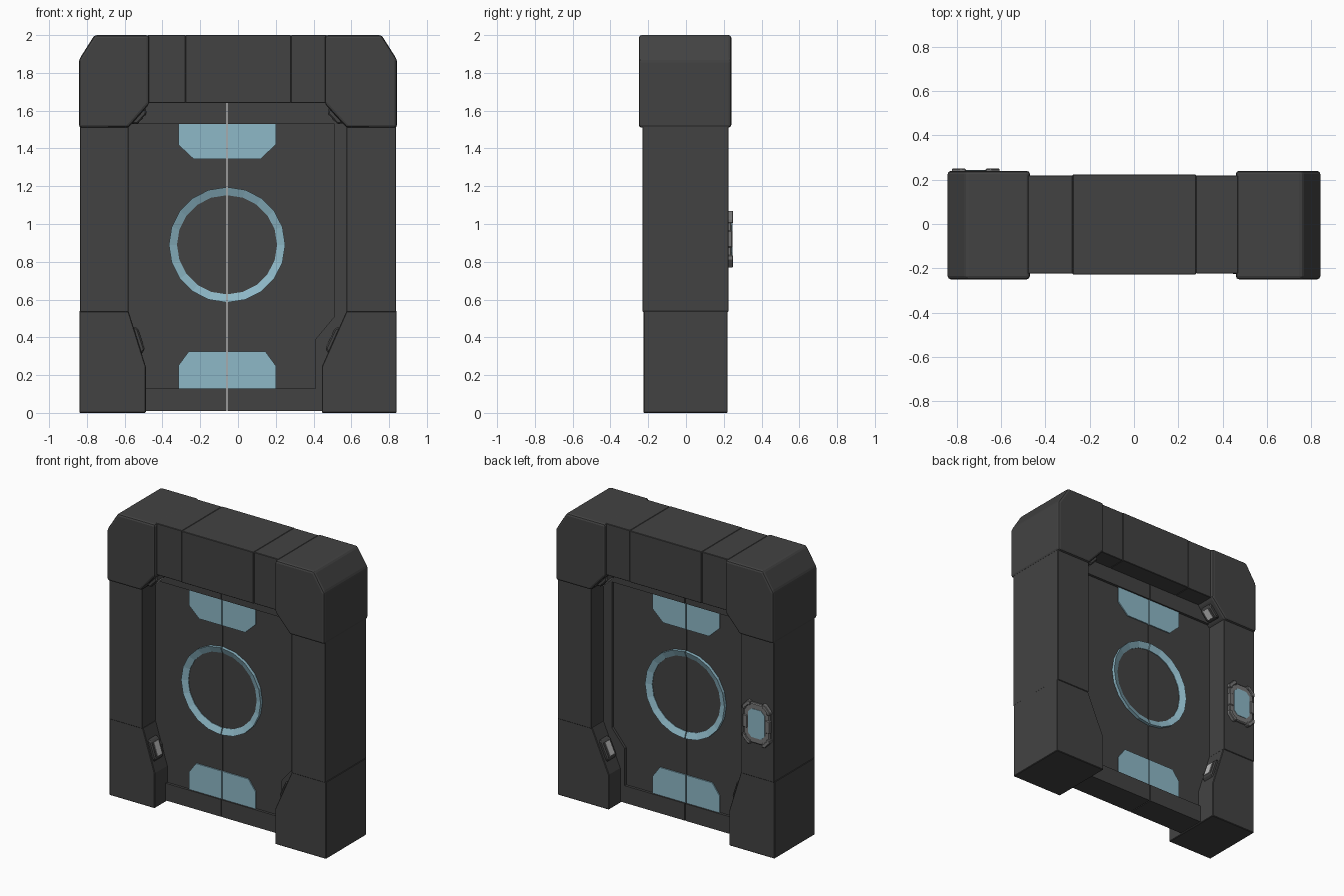
import bpy, bmesh, math

if "Cube" in bpy.data.objects:
    bpy.data.objects.remove(bpy.data.objects["Cube"])

C = -0.058      # centre line of the sliding door
GAP = 0.003     # half the slit between the leaves
DOOR_F, DOOR_B = -0.085, 0.075


def material(name, rgb):
    m = bpy.data.materials.new(name)
    m.diffuse_color = (*rgb, 1)
    m.use_nodes = True
    m.node_tree.nodes["Principled BSDF"].inputs["Base Color"].default_value = m.diffuse_color
    return m


DARK = material("dark_metal", (0.055, 0.055, 0.055))
BLUE = material("pale_blue", (0.27, 0.48, 0.57))
GREY = material("mid_grey", (0.18, 0.18, 0.18))
LIGHT = material("lamp_grey", (0.5, 0.5, 0.5))


def finish(name, bm, mat, bevel=0.0, segments=2):
    bmesh.ops.recalc_face_normals(bm, faces=bm.faces)
    me = bpy.data.meshes.new(name)
    bm.to_mesh(me)
    bm.free()
    ob = bpy.data.objects.new(name, me)
    bpy.context.collection.objects.link(ob)
    me.materials.append(mat)
    if bevel:
        b = ob.modifiers.new("edge_bevel", 'BEVEL')
        b.width, b.segments = bevel, segments
        b.limit_method = 'ANGLE'
        b.angle_limit = math.radians(25)
    return ob


def prism(name, pts, y0, y1, mat=DARK, bevel=0.0, segments=2):
    """Extrude an x-z outline from y0 to y1."""
    bm = bmesh.new()
    a = [bm.verts.new((x, y0, z)) for x, z in pts]
    b = [bm.verts.new((x, y1, z)) for x, z in pts]
    bm.faces.new(a)
    bm.faces.new(b[::-1])
    n = len(pts)
    for i in range(n):
        j = (i + 1) % n
        bm.faces.new((a[i], b[i], b[j], a[j]))
    return finish(name, bm, mat, bevel, segments)


def rect(x0, x1, z0, z1):
    return [(x0, z0), (x1, z0), (x1, z1), (x0, z1)]


def octagon(cx, cz, w, h, c):
    w, h = w / 2, h / 2
    return [(cx + x, cz + z) for x, z in (
        (-w, -h + c), (-w + c, -h), (w - c, -h), (w, -h + c),
        (w, h - c), (w - c, h), (-w + c, h), (-w, h - c))]


def lamp(name, p, q, s, half):
    """Raised lamp housings on a sloped face p-q, near the front and the back."""
    dx, dz = q[0] - p[0], q[1] - p[1]
    L = math.hypot(dx, dz)
    u, n = (dx / L, dz / L), (dz / L, -dx / L)
    if n[0] * s > 0:
        n = (-n[0], -n[1])
    mx, mz = (p[0] + q[0]) / 2, (p[1] + q[1]) / 2

    def outline(h, base, top, slope):
        return [(mx + u[0] * a + n[0] * b, mz + u[1] * a + n[1] * b) for a, b in
                ((-h, base), (-h + slope, top), (h - slope, top), (h, base))]
    for y, end in ((-0.16, "front"), (0.15, "back")):
        prism(f"{name}_{end}_housing", outline(half, -0.01, 0.024, 0.022),
              y - 0.048, y + 0.048, DARK, 0.008, 1)
        prism(f"{name}_{end}_lens", outline(half * 0.6, 0, 0.027, 0.003),
              y - 0.024, y + 0.024, LIGHT)


# Frame: corner blocks, columns and feet on each side
for s, side, top_in, col_in, foot_in in ((-1, "left", 0.47, 0.58, 0.488),
                                         (1, "right", 0.46, 0.575, 0.444)):
    def pts(p):
        return [(s * x, z) for x, z in p]
    prism(f"{side}_corner_block", pts([(0.842, 1.51), (0.842, 1.87), (0.76, 2), (top_in, 2),
                                       (top_in, 1.635), (col_in, 1.51)]),
          -0.25, 0.24, DARK, 0.015)
    prism(f"{side}_column", pts(rect(col_in, 0.837, 0.535, 1.53)), -0.23, 0.225, DARK, 0.003, 1)
    prism(f"{side}_foot", pts([(0.84, 0), (0.84, 0.54), (col_in, 0.54), (foot_in, 0.245),
                               (foot_in, 0)]), -0.225, 0.22, DARK, 0.004, 1)
    lamp(f"{side}_upper_lamp", *pts([(top_in, 1.635), (col_in, 1.51)]), s, 0.06)
    lamp(f"{side}_lower_lamp", *pts([(col_in, 0.525), (foot_in, 0.245)]), s, 0.082)

# Header beam in three sections
for name, x0, x1, d in (("header_left", -0.48, -0.277, 0), ("header_centre", -0.277, 0.28, 0.004),
                        ("header_right", 0.28, 0.47, 0)):
    prism(name, rect(x0, x1, 1.64, 2), -0.224 - d, 0.22 + d, DARK, 0.003, 1)

# Door leaves, described for the right side and mirrored about the slit
for s, side in ((-1, "left"), (1, "right")):
    def leaf(p):
        return [(C + s * (GAP + x), z) for x, z in p]
    prism(f"{side}_door_panel", leaf(rect(0, 0.65, 0.01, 1.66)), DOOR_F, DOOR_B)
    prism(f"{side}_door_border", leaf([(0, 1.66), (0.65, 1.66), (0.65, 0.01), (0, 0.01),
                                       (0, 0.13), (0.465, 0.13), (0.465, 0.39), (0.565, 0.51),
                                       (0.565, 1.53), (0, 1.53)]),
          DOOR_F - 0.018, DOOR_B + 0.018)
    prism(f"{side}_upper_blue_plate", leaf([(0, 1.53), (0.255, 1.53), (0.255, 1.42),
                                            (0.175, 1.345), (0, 1.345)]),
          DOOR_F - 0.008, DOOR_B + 0.008, BLUE)
    prism(f"{side}_lower_blue_plate", leaf([(0, 0.13), (0.255, 0.13), (0.255, 0.25),
                                            (0.2, 0.325), (0, 0.325)]),
          DOOR_F - 0.008, DOOR_B + 0.008, BLUE)
    # Half ring on each face, with its face sloping inwards
    for base, d, face in ((DOOR_F, -1, "front"), (DOOR_B, 1, "back")):
        bm = bmesh.new()
        section = ((0.305, -0.002), (0.305, 0.022), (0.262, 0.004), (0.262, -0.002))
        loops = []
        for i in range(11):
            a = -math.pi / 2 + math.pi * i / 10
            loops.append([bm.verts.new((C + s * (GAP + r * math.cos(a)), base + d * h,
                                        0.89 + r * math.sin(a))) for r, h in section])
        for l0, l1 in zip(loops, loops[1:]):
            for k in range(4):
                m = (k + 1) % 4
                bm.faces.new((l0[k], l0[m], l1[m], l1[k]))
        bm.faces.new(loops[0])
        bm.faces.new(loops[-1])
        finish(f"{side}_{face}_half_ring", bm, BLUE)

# Control pad on the back of the left column
KX, KZ = -0.715, 0.92
prism("control_pad_frame", octagon(KX, KZ, 0.2, 0.28, 0.045), 0.215, 0.242, GREY, 0.006, 1)
prism("control_pad_screen", octagon(KX, KZ, 0.13, 0.2, 0.028), 0.23, 0.245, BLUE)
for sx in (-1, 1):
    x = KX + sx * 0.088
    prism("control_pad_side_tab", rect(x - 0.018, x + 0.018, KZ - 0.045, KZ + 0.045),
          0.215, 0.247, GREY, 0.005, 1)
    for sz in (-1, 1):
        # corner clips following the chamfer
        prism("control_pad_corner_clip", [(KX + sx * a, KZ + sz * b) for a, b in
              ((0.108, 0.085), (0.108, 0.108), (0.068, 0.15), (0.045, 0.15),
               (0.045, 0.122), (0.058, 0.122), (0.082, 0.098), (0.082, 0.085))],
              0.215, 0.25, GREY, 0.004, 1)
